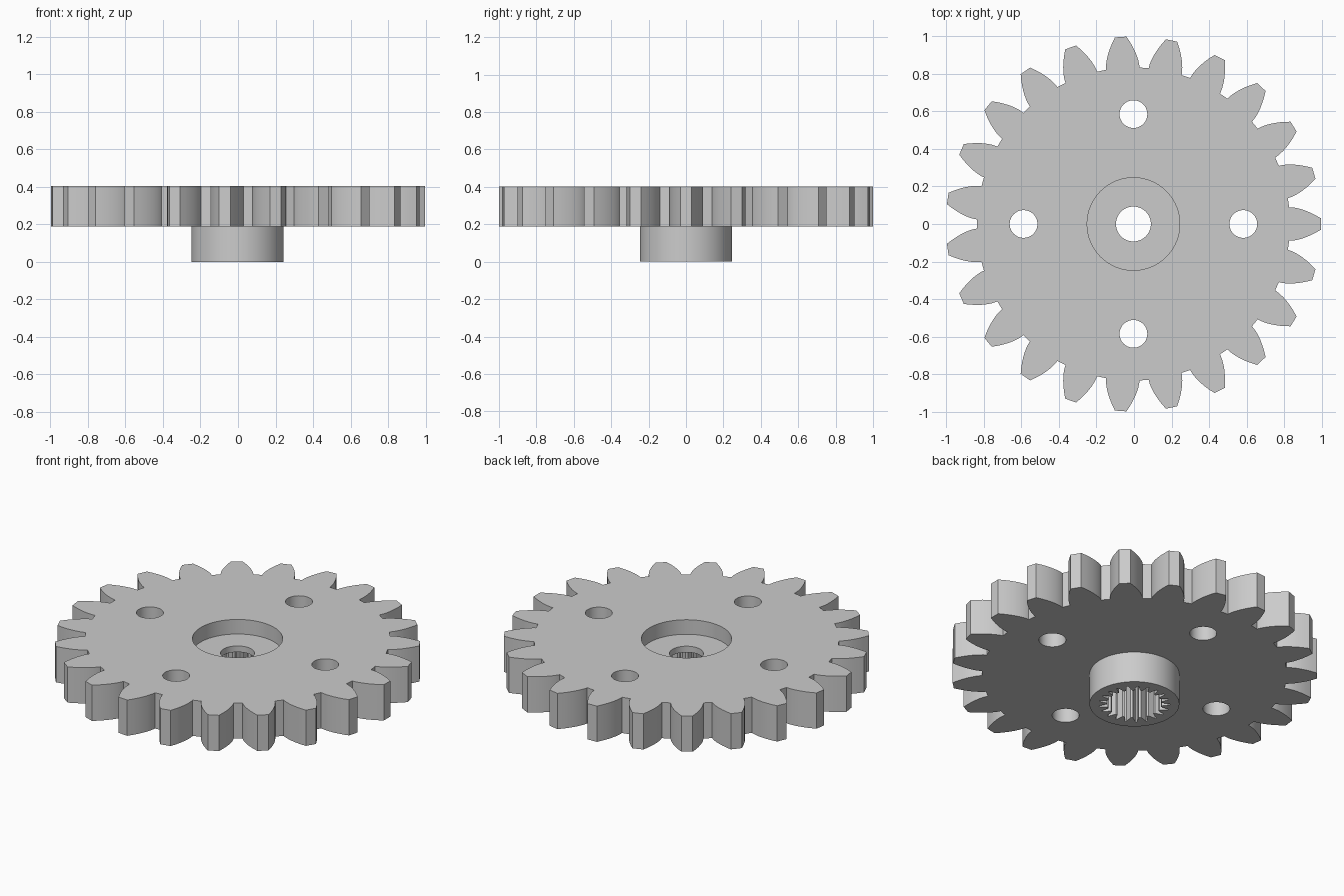
import bpy, bmesh
from math import pi, cos, sin, tan, acos, radians, sqrt

cube = bpy.data.objects.get("Cube")
if cube:
    bpy.data.objects.remove(cube, do_unlink=True)

CENTRE_X = -0.003
TEETH, TIP_R, ROOT_R, ROOT_HALF = 23, 1.0, 0.835, 0.107
SPLINES, SPLINE_OUT, SPLINE_IN = 21, 0.195, 0.15
TOP, FLOOR, CEILING, UNDER, BASE = 0.403, 0.315, 0.278, 0.187, 0.0


def polar(r, a):
    return (CENTRE_X + r * cos(a), r * sin(a))


def circle(r, n=64, cx=0.0, cy=0.0):
    return [(CENTRE_X + cx + r * cos(2 * pi * i / n), cy + r * sin(2 * pi * i / n))
            for i in range(n)]


def gear_outline(steps=8):
    """Involute teeth, one of them centred on +x."""
    flank = []
    for i in range(steps + 1):
        r = ROOT_R + (TIP_R - ROOT_R) * (i / steps) ** 1.5
        phi = acos(ROOT_R / r)
        flank.append((r, ROOT_HALF - (tan(phi) - phi)))
    pts = []
    for t in range(TEETH):
        mid = 2 * pi * t / TEETH
        pts += [polar(r, mid - h) for r, h in flank]
        pts += [polar(r, mid + h) for r, h in reversed(flank)]
    return pts


def spline_outline():
    """Socket with trapezoid ribs pointing inwards."""
    pts = []
    pitch = 2 * pi / SPLINES
    for t in range(SPLINES):
        mid = -pi / 2 + t * pitch
        for r, f in ((SPLINE_OUT, -0.42), (SPLINE_IN, -0.14),
                     (SPLINE_IN, 0.14), (SPLINE_OUT, 0.42)):
            pts.append(polar(r, mid + f * pitch))
    return pts


bm = bmesh.new()


def cap(z, loops, up):
    """Flat face bounded by an outer loop, with the other loops as holes."""
    edges = []
    for loop in loops:
        vs = [bm.verts.new((x, y, z)) for x, y in loop]
        edges += [bm.edges.new((v, vs[(i + 1) % len(vs)])) for i, v in enumerate(vs)]
    bmesh.ops.triangle_fill(bm, use_beauty=True, use_dissolve=False,
                            edges=edges, normal=(0, 0, up))


def wall(loop, z0, z1):
    low = [bm.verts.new((x, y, z0)) for x, y in loop]
    high = [bm.verts.new((x, y, z1)) for x, y in loop]
    for i in range(len(loop)):
        j = (i + 1) % len(loop)
        bm.faces.new((low[i], low[j], high[j], high[i]))


outline = gear_outline()
recess = circle(0.247)
hub = circle(0.246)
bore = circle(0.093, 48)
socket = spline_outline()
D = 0.586
holes = [circle(0.074, 40, x, y) for x, y in ((D, 0), (0, D), (-D, 0), (0, -D))]

# Toothed disc with its four through holes
cap(TOP, [outline, recess] + holes, 1)
cap(UNDER, [outline, hub] + holes, -1)
for loop in [outline] + holes:
    wall(loop, UNDER, TOP)

# Round recess on top and the bore through its floor
wall(recess, FLOOR, TOP)
cap(FLOOR, [recess, bore], 1)
wall(bore, CEILING, FLOOR)

# Hub below with the splined socket
wall(hub, BASE, UNDER)
cap(BASE, [hub, socket], -1)
wall(socket, BASE, CEILING)
cap(CEILING, [socket, bore], -1)

bmesh.ops.remove_doubles(bm, verts=bm.verts[:], dist=0.0002)
bmesh.ops.recalc_face_normals(bm, faces=bm.faces[:])
mesh = bpy.data.meshes.new("gear_wheel")
bm.to_mesh(mesh)
bm.free()

gear = bpy.data.objects.new("gear_wheel", mesh)
bpy.context.collection.objects.link(gear)

# Plain grey material
grey = bpy.data.materials.new("light_grey")
grey.use_nodes = True
colour = (0.6, 0.6, 0.6, 1.0)
grey.diffuse_color = colour
grey.node_tree.nodes["Principled BSDF"].inputs["Base Color"].default_value = colour
mesh.materials.append(grey)

bpy.ops.object.select_all(action='DESELECT')
gear.select_set(True)
bpy.context.view_layer.objects.active = gear
bpy.ops.object.shade_smooth_by_angle(angle=radians(25))
